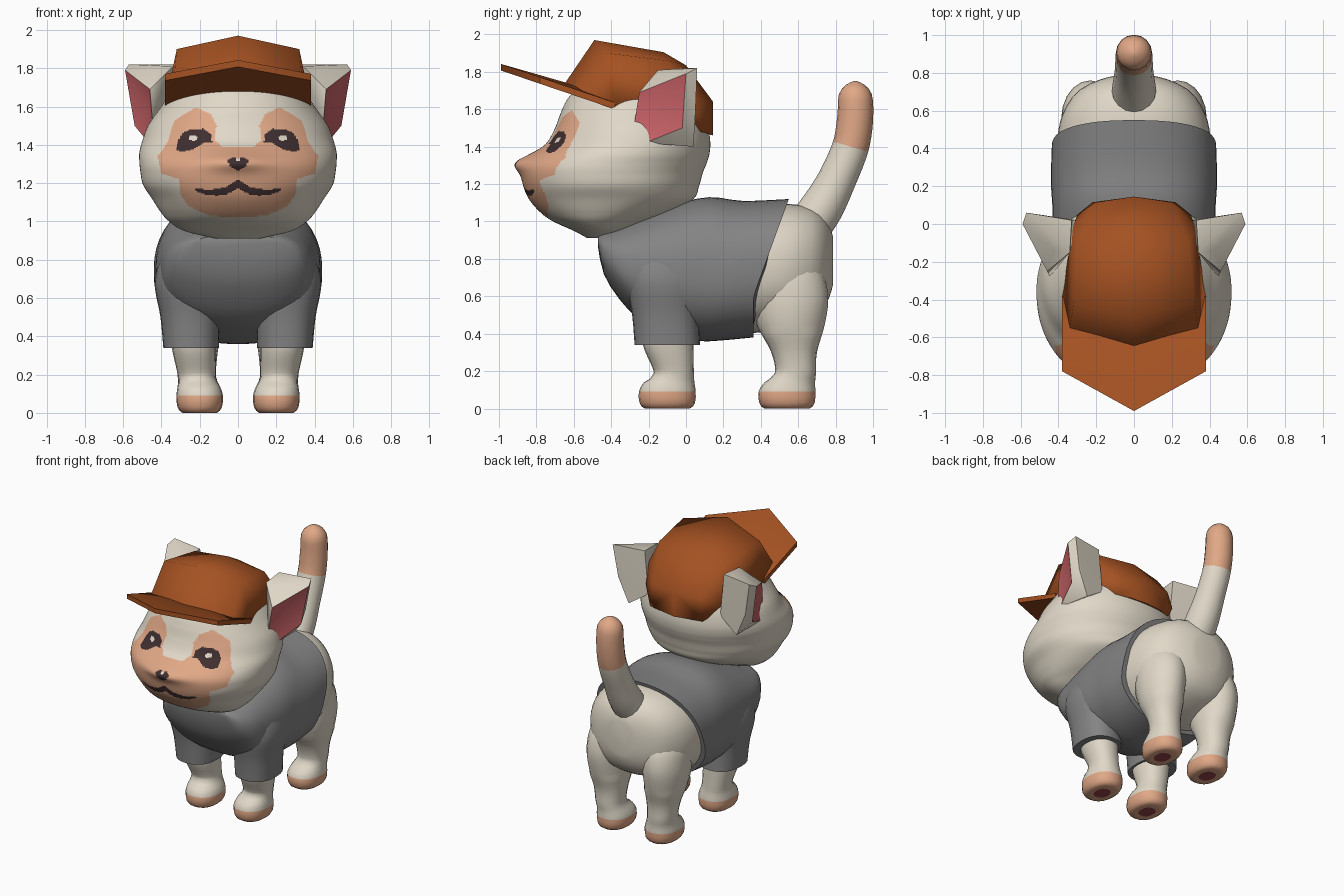
import bpy, bmesh, math
from mathutils import Vector

if "Cube" in bpy.data.objects:
    bpy.data.objects.remove(bpy.data.objects["Cube"])

# ---- colours ----
def mat(name, r, g, b):
    m = bpy.data.materials.new(name)
    m.diffuse_color = (r, g, b, 1)
    m.use_nodes = True
    m.node_tree.nodes["Principled BSDF"].inputs["Base Color"].default_value = m.diffuse_color
    return m

FUR = mat("cream fur", .75, .69, .58)
PEACH = mat("peach fur", .75, .39, .24)
HAT = mat("rust cloth", .376, .084, .016)
SHIRT = mat("grey cloth", .23, .23, .23)
PINK = mat("pink ear", .60, .127, .14)
PAD = mat("dark pink pad", .30, .055, .065)
DARK = mat("dark brown", .05, .028, .03)

# ---- helpers ----
def finish(name, bm, mats, rule=None, angle=40):
    """Turn a bmesh into an object, colouring faces by rule(centre, normal)."""
    bmesh.ops.recalc_face_normals(bm, faces=bm.faces[:])
    for f in bm.faces:
        f.smooth = True
        if rule:
            f.material_index = rule(f.calc_center_median(), f.normal)
    me = bpy.data.meshes.new(name)
    bm.to_mesh(me)
    bm.free()
    for m in mats:
        me.materials.append(m)
    me.set_sharp_from_angle(angle=math.radians(angle))
    ob = bpy.data.objects.new(name, me)
    bpy.context.collection.objects.link(ob)
    return ob

def smooth(keys, step):
    """Catmull-Rom through parameter tuples, roughly 'step' apart in the first one."""
    out = []
    for i in range(len(keys) - 1):
        p = [keys[max(0, min(len(keys) - 1, i + d))] for d in (-1, 0, 1, 2)]
        n = max(2, math.ceil(abs(p[2][0] - p[1][0]) / step))
        for k in range(n):
            t = k / n
            out.append([.5 * (2*b + (c-a)*t + (2*a-5*b+4*c-d)*t*t + (3*b-a-3*c+d)*t**3)
                        for a, b, c, d in zip(*p)])
    return out + [list(keys[-1])]

def ring(axis, t, cx, c2, rx, r2, n, p=1.0):
    """Superellipse ring across the z or y axis."""
    pts = []
    for i in range(n):
        a = 2 * math.pi * i / n
        u, v = (math.copysign(abs(s) ** p, s) for s in (math.cos(a), math.sin(a)))
        x, w = cx + rx * u, c2 + r2 * v
        pts.append((x, w, max(0, t)) if axis == 'z' else (x, t, w))
    return pts

def loft(name, rings, mats, rule=None, angle=40):
    bm = bmesh.new()
    rows = [[bm.verts.new(p) for p in r] for r in rings]
    n = len(rows[0])
    for a, b in zip(rows, rows[1:]):
        for i in range(n):
            j = (i + 1) % n
            bm.faces.new((a[i], a[j], b[j], b[i]))
    bm.faces.new(rows[0])
    bm.faces.new(rows[-1])
    return finish(name, bm, mats, rule, angle)

def hull(name, pts, mats, angle=30, opening=None):
    """Convex shell; faces looking along 'opening' are dished in and take colour 1."""
    bm = bmesh.new()
    for p in pts:
        bm.verts.new(p)
    bmesh.ops.convex_hull(bm, input=bm.verts[:])
    bmesh.ops.delete(bm, geom=[v for v in bm.verts if not v.link_faces], context='VERTS')
    bmesh.ops.recalc_face_normals(bm, faces=bm.faces[:])
    if opening:
        pick = [f for f in bm.faces
                if f.normal.dot(opening) > .93 and f.calc_center_median().y < -.03]
        for f in bmesh.ops.dissolve_faces(bm, faces=pick)['region']:
            f.material_index = 1
            bmesh.ops.poke(bm, faces=[f], offset=-.04)
    return finish(name, bm, mats, None, angle)

def inside(x, z, poly):
    hit = False
    for (x1, z1), (x2, z2) in zip(poly, poly[1:] + poly[:1]):
        if (z1 > z) != (z2 > z) and x < (x2 - x1) * (z - z1) / (z2 - z1) + x1:
            hit = not hit
    return hit

# ---- head: z, half width, front y, back y; face markings as half outlines ----
head = [(.912, .12, -.53, -.42), (.95, .28, -.60, -.32), (1.0, .36, -.71, -.2),
        (1.05, .405, -.78, -.08), (1.12, .45, -.84, .04), (1.19, .495, -.87, .07),
        (1.26, .51, -.88, .09), (1.31, .515, -.865, .11), (1.36, .515, -.815, .125),
        (1.42, .50, -.745, .13), (1.5, .47, -.70, .12), (1.58, .415, -.67, .10),
        (1.66, .355, -.63, .06), (1.73, .28, -.56, .01), (1.80, .18, -.45, -.1)]
MASK = [(-.01, 1.39), (.08, 1.39), (.12, 1.42), (.11, 1.5), (.14, 1.56), (.22, 1.595),
        (.33, 1.53), (.37, 1.41), (.42, 1.34), (.40, 1.25), (.31, 1.22), (.30, 1.14),
        (.26, 1.08), (.15, 1.03), (-.01, 1.02)]
EYE = [(.32, 1.37), (.315, 1.42), (.29, 1.46), (.25, 1.48), (.18, 1.485), (.14, 1.45),
       (.135, 1.41), (.18, 1.41), (.21, 1.39), (.24, 1.375), (.29, 1.365)]
NOSE = [(-.01, 1.325), (.03, 1.335), (.055, 1.315), (.04, 1.285), (-.01, 1.26)]
MOUTH = [(-.01, 1.217), (.02, 1.21), (.05, 1.185), (.10, 1.17), (.16, 1.165), (.23, 1.175),
         (.22, 1.157), (.17, 1.14), (.11, 1.135), (.06, 1.142), (-.01, 1.178)]

def face_colour(c, n):
    x, z = abs(c.x), c.z
    if c.y > -.45 or not inside(x, z, MASK):
        return 0
    if math.hypot((x - .235) / .024, (z - 1.437) / .015) < 1 or (x < .016 and 1.315 < z < 1.33):
        return 0
    return 2 if any(inside(x, z, s) for s in (EYE, NOSE, MOUTH)) else 1

rings = []
for z, w, f, b in smooth(head, .0065):
    r = ring('z', z, 0, (f + b) / 2, w, (b - f) / 2, 320, .97)
    bump = .05 * math.exp(-((z - 1.315) / .05) ** 2)        # nose
    rings.append([(x, y - bump * math.exp(-(x / .17) ** 2) * (y < -.4), h) for x, y, h in r])
loft("head", rings, [FUR, PEACH, DARK], face_colour, 80)

# ---- body and shirt: y, half width, bottom z, top z ----
body = [(.1, .40, .40, 1.09), (.3, .41, .40, 1.09), (.5, .40, .42, 1.095),
        (.62, .36, .46, 1.085), (.71, .29, .51, 1.05), (.765, .18, .59, .98), (.785, .1, .66, .92)]
loft("body", [ring('y', y, 0, (b + t) / 2, w, (t - b) / 2, 40, .87)
              for y, w, b, t in smooth(body, .05)], [FUR], None, 60)

shirt = [(-.47, .22, .86, .925), (-.44, .31, .72, .95), (-.36, .37, .59, .975),
         (-.25, .40, .48, 1.02), (-.05, .428, .385, 1.09), (.08, .432, .36, 1.13),
         (.2, .44, .365, 1.11), (.36, .435, .38, 1.12)]
ob = loft("shirt", [ring('y', y, 0, (b + t) / 2, w, (t - b) / 2, 48, .84)
                    for y, w, b, t in smooth(shirt, .05)], [SHIRT], None, 50)
for v in ob.data.vertices:              # slanted rear hem
    if v.co.z > .6 and v.co.y > 0:
        v.co.y += v.co.y / .36 * .19 * (v.co.z - .6) / .52

# ---- legs, sleeves and ears, mirrored: z, centre x, centre y, radius x, radius y ----
front_leg = [(0, .2, -.1, .052, .064), (0, .2, -.1, .09, .12), (.03, .2, -.1, .116, .148),
             (.09, .2, -.1, .122, .152), (.14, .205, -.09, .11, .135),
             (.19, .215, -.065, .098, .107), (.34, .23, -.095, .115, .135), (.5, .24, -.1, .12, .14)]
hind_leg = [(0, .2, .54, .052, .064), (0, .2, .54, .09, .12), (.03, .2, .54, .116, .148),
            (.09, .2, .54, .122, .152), (.14, .205, .555, .11, .135),
            (.19, .215, .585, .1, .11), (.3, .22, .578, .112, .122), (.45, .23, .56, .143, .182),
            (.6, .23, .555, .155, .205), (.75, .21, .53, .15, .19), (.88, .17, .5, .08, .1)]
sleeve = [(.34, .245, -.1, .145, .175), (.5, .25, -.11, .155, .178),
          (.7, .26, -.12, .175, .20), (.9, .23, -.12, .14, .17)]
ear = [(.59, 0, 1.79), (.46, -.25, 1.69), (.445, -.28, 1.5), (.475, -.22, 1.42),
       (.54, -.02, 1.5), (.57, .06, 1.82), (.53, .05, 1.58), (.45, .04, 1.40),
       (.33, .02, 1.82), (.34, -.15, 1.81), (.42, -.14, 1.79), (.3, .02, 1.5)]

for side, s in (("right", 1), ("left", -1)):
    for name, keys, cy in (("front_leg", front_leg, -.1), ("hind_leg", hind_leg, .54)):
        def paw(c, n, cy=cy):
            if c.z < .005 and math.hypot(c.x - s * .2, c.y - cy) < .02:
                return 2
            return 1 if c.z < .1 else 0
        loft(f"{side}_{name}", [ring('z', z, s * x, y, rx, ry, 20, .9 if z < .4 else 1)
                                for z, x, y, rx, ry in smooth(keys, .03)],
             [FUR, PEACH, PAD], paw, 60)
    loft(f"{side}_sleeve", [ring('z', z, s * x, y, rx, ry, 24, .85)
                            for z, x, y, rx, ry in smooth(sleeve, .06)], [SHIRT])
    hull(f"{side}_ear", [(s * x, y, z) for x, y, z in ear], [FUR, PINK], 50,
         Vector((s * .887, -.46, 0)))

# ---- tail: z, y, radius, swept along its bend with a peach tip ----
tail = smooth([(.98, .66, .12), (1.08, .73, .115), (1.22, .805, .103), (1.40, .88, .098),
               (1.56, .905, .096), (1.68, .905, .088), (1.73, .905, .05), (1.75, .905, .01)], .04)
rings = []
for i, (z, y, r) in enumerate(tail):
    a, b = tail[max(0, i - 1)], tail[min(len(tail) - 1, i + 1)]
    d = Vector((b[1] - a[1], b[0] - a[0])).normalized()
    rings.append([(r * math.cos(q), y + r * math.sin(q) * d.y, z - r * math.sin(q) * d.x)
                  for q in (2 * math.pi * k / 16 for k in range(16))])
loft("tail", rings, [FUR, PEACH], lambda c, n: int(c.z > 1.41 - .3 * (c.y - .89)), 50)

# ---- cap: faceted crown and slanted peak ----
half = [(0, -.66, 1.72), (.34, -.56, 1.68), (.38, -.38, 1.61), (0, -.49, 1.97),
        (.32, -.42, 1.90), (0, -.12, 1.905), (.29, -.10, 1.86), (0, 0, 1.835),
        (.325, -.02, 1.72), (0, .145, 1.64), (0, .145, 1.46), (.22, .115, 1.47),
        (.2, .115, 1.64), (.30, .05, 1.58)]
hull("cap_crown", [(s * x, y, z) for x, y, z in half for s in (1, -1)], [HAT], 89)

peak = [(0, -.99, 0), (.38, -.78, 0), (.38, -.38, 0), (0, -.42, .03)]
hull("cap_peak", [(s * x, y, 1.615 + .34 * (-.38 - y) + lift + up)
                  for x, y, up in peak for s in (1, -1) for lift in (-.015, .02)], [HAT], 60)
